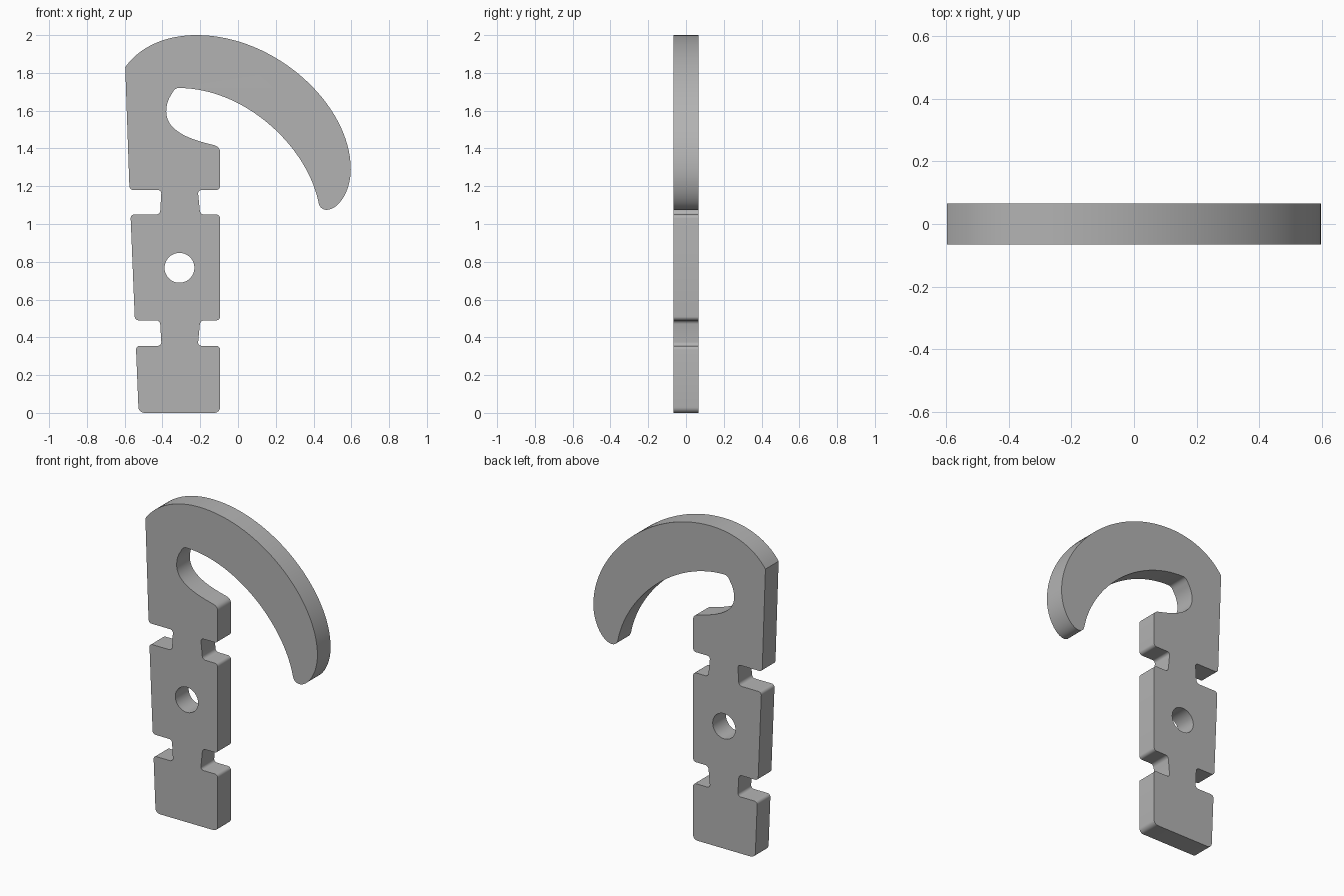
import bpy, bmesh, math
from mathutils import Vector, Matrix
from mathutils.geometry import interpolate_bezier

cube = bpy.data.objects.get("Cube")
if cube:
    bpy.data.objects.remove(cube, do_unlink=True)

HALF_DEPTH = 0.0655
outline = []


def bezier(handle_a, handle_b, end, steps=16):
    """Continue the outline with a cubic curve."""
    pts = interpolate_bezier(Vector(outline[-1]), Vector(handle_a),
                             Vector(handle_b), Vector(end), steps + 1)
    outline.extend(p.to_2d() for p in pts[1:])


def rounded(points, radii):
    """Continue the outline through straight runs with rounded corners."""
    path = [Vector(outline[-1])] + [Vector(p) for p in points] + [Vector(outline[0])]
    for prev, corner, nxt, r in zip(path, path[1:], path[2:], radii):
        a = corner + (prev - corner).normalized() * r
        b = corner + (nxt - corner).normalized() * r
        outline.append(a)
        bezier(a.lerp(corner, 0.55), b.lerp(corner, 0.55), b, 6)


def left_edge(z):
    """The left side of the shank leans outward towards the top."""
    return -0.526 - 0.041 * z


# Hook: outer sweep, tip, inner sweep and throat
outline.append(Vector((-0.597, 1.83)))
bezier((-0.52, 1.94), (-0.38, 2.0), (-0.22, 2.0))
bezier((0.20, 2.0), (0.597, 1.63), (0.597, 1.29), 32)
bezier((0.597, 1.17), (0.53, 1.075), (0.47, 1.075))
bezier((0.445, 1.075), (0.43, 1.09), (0.425, 1.12), 8)
bezier((0.36, 1.42), (0.03, 1.72), (-0.315, 1.72), 32)
bezier((-0.335, 1.72), (-0.345, 1.70), (-0.352, 1.687), 6)
bezier((-0.37, 1.66), (-0.38, 1.63), (-0.38, 1.595), 8)
bezier((-0.38, 1.48), (-0.22, 1.44), (-0.125, 1.417), 20)
bezier((-0.105, 1.41), (-0.095, 1.40), (-0.095, 1.38), 6)

# Shank: notches as (top, bottom, right pair, left pair)
R = -0.095
notches = [(1.18, 1.05, (-0.213, -0.20), (-0.405, -0.413)),
           (0.49, 0.355, (-0.20, -0.213), (-0.413, -0.405))]
corners = []
for top, bottom, right, _ in notches:
    corners += [(R, top), (right[0], top), (right[1], bottom), (R, bottom)]
corners += [(R, 0), (left_edge(0), 0)]
for top, bottom, _, left in reversed(notches):
    corners += [(left_edge(bottom), bottom), (left[1], bottom),
                (left[0], top), (left_edge(top), top)]
rounded(corners, [0.02] * 8 + [0.03] * 2 + [0.02] * 8)

# Round hole through the shank
hole = [(-0.31 + 0.079 * math.cos(t * math.tau / 48),
         0.768 + 0.079 * math.sin(t * math.tau / 48)) for t in range(48)]

# Fill the profile and give it thickness
curve = bpy.data.curves.new("hook_profile", "CURVE")
curve.dimensions = "2D"
curve.fill_mode = "BOTH"
curve.extrude = HALF_DEPTH
for loop in (outline, hole):
    spline = curve.splines.new("POLY")
    spline.points.add(len(loop) - 1)
    for point, co in zip(spline.points, loop):
        point.co = (co[0], co[1], 0, 1)
    spline.use_cyclic_u = True
profile = bpy.data.objects.new("hook_profile", curve)
bpy.context.collection.objects.link(profile)
bpy.context.view_layer.update()
depsgraph = bpy.context.evaluated_depsgraph_get()
mesh = bpy.data.meshes.new_from_object(profile.evaluated_get(depsgraph))
bpy.data.objects.remove(profile, do_unlink=True)

# Stand the plate upright and weld its rims
bm = bmesh.new()
bm.from_mesh(mesh)
bmesh.ops.transform(bm, matrix=Matrix.Rotation(math.pi / 2, 4, "X"), verts=bm.verts)
bmesh.ops.remove_doubles(bm, verts=bm.verts, dist=0.0002)
bmesh.ops.recalc_face_normals(bm, faces=bm.faces)
bm.to_mesh(mesh)
bm.free()

grey = bpy.data.materials.new("plain_grey")
grey.use_nodes = True
colour = (0.45, 0.45, 0.45, 1)
grey.diffuse_color = colour
grey.node_tree.nodes["Principled BSDF"].inputs["Base Color"].default_value = colour
mesh.materials.clear()
mesh.materials.append(grey)

hook = bpy.data.objects.new("hook_plate", mesh)
bpy.context.collection.objects.link(hook)
bpy.ops.object.select_all(action="DESELECT")
hook.select_set(True)
bpy.context.view_layer.objects.active = hook
bpy.ops.object.shade_smooth_by_angle(angle=math.radians(30))
